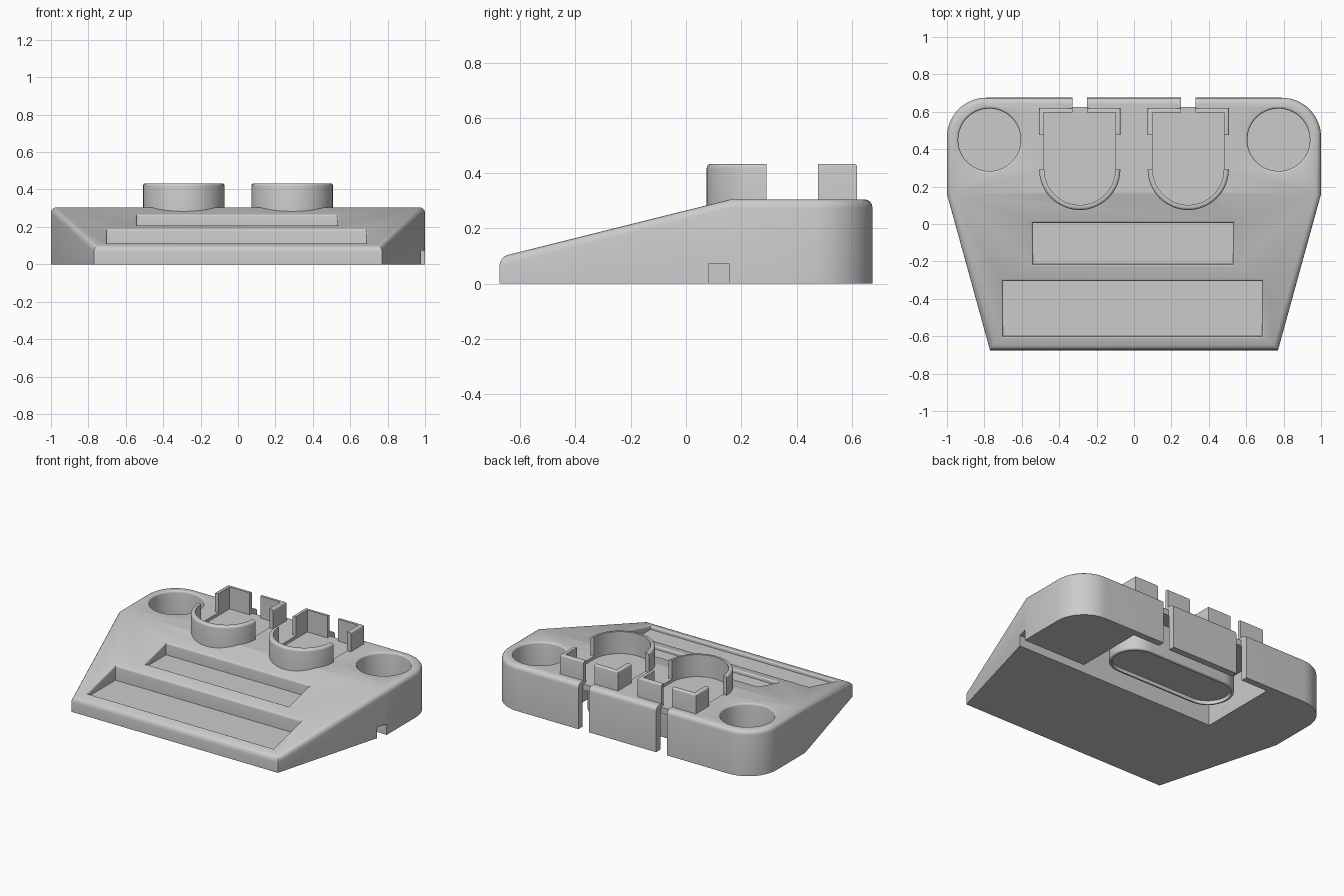
import bpy, bmesh, math

cube = bpy.data.objects.get("Cube")
if cube:
    bpy.data.objects.remove(cube, do_unlink=True)

# One grey plastic for the whole dock
grey = bpy.data.materials.new("grey_plastic")
grey.use_nodes = True
COLOUR = (0.6, 0.6, 0.6, 1)
grey.diffuse_color = COLOUR
grey.node_tree.nodes["Principled BSDF"].inputs["Base Color"].default_value = COLOUR


def arc(cx, cy, r, a0, a1, n):
    return [(cx + r * math.cos(math.radians(a0 + (a1 - a0) * i / n)),
             cy + r * math.sin(math.radians(a0 + (a1 - a0) * i / n))) for i in range(n + 1)]


def rect(x0, x1, y0, y1):
    return [(x0, y0), (x1, y0), (x1, y1), (x0, y1)]


def stadium(r):
    return arc(0.29, 0.355, r, -90, 90, 24) + arc(-0.29, 0.355, r, 90, 270, 24)


def prism(name, pts, z0, z1, rounded=None, radius=0.015):
    """Extrude an outline; round the edges whose two ends satisfy the rule."""
    bm = bmesh.new()
    low = [bm.verts.new((x, y, z0)) for x, y in pts]
    high = [bm.verts.new((x, y, z1)) for x, y in pts]
    bm.faces.new(low[::-1])
    bm.faces.new(high)
    for i in range(len(pts)):
        j = (i + 1) % len(pts)
        bm.faces.new((low[i], low[j], high[j], high[i]))
    if rounded:
        soften(bm, [e for e in bm.edges if all(rounded(v.co) for v in e.verts)], radius)
    return finish(name, bm)


def soften(bm, edges, radius):
    bmesh.ops.recalc_face_normals(bm, faces=bm.faces[:])
    bm.normal_update()
    bmesh.ops.bevel(bm, geom=edges, offset=radius, segments=4, profile=0.5, affect='EDGES')


def finish(name, bm):
    bmesh.ops.recalc_face_normals(bm, faces=bm.faces[:])
    mesh = bpy.data.meshes.new(name)
    bm.to_mesh(mesh)
    bm.free()
    mesh.materials.append(grey)
    ob = bpy.data.objects.new(name, mesh)
    bpy.context.collection.objects.link(ob)
    return ob


def activate(ob):
    bpy.ops.object.select_all(action='DESELECT')
    ob.select_set(True)
    bpy.context.view_layer.objects.active = ob


def cut(ob, cutter):
    mod = ob.modifiers.new("cut", 'BOOLEAN')
    mod.operation = 'DIFFERENCE'
    mod.solver = 'EXACT'
    mod.object = cutter
    activate(ob)
    bpy.ops.object.modifier_apply(modifier=mod.name)
    bpy.data.objects.remove(cutter, do_unlink=True)


def soften_openings(ob, radius):
    """Round the lips where a top face meets an upright wall."""
    bm = bmesh.new()
    bm.from_mesh(ob.data)
    bm.normal_update()
    lips = []
    for e in bm.edges:
        if len(e.link_faces) == 2 and e.is_convex:
            a, b = sorted(f.normal.z for f in e.link_faces)
            if abs(a) < 0.1 and b > 0.9:
                lips.append(e)
    soften(bm, lips, radius)
    bm.to_mesh(ob.data)
    bm.free()


# Wedge body: sloped front, flat rear deck, rounded rear corners
TOP, RIDGE, FRONT = 0.305, 0.16, -0.675
outline = [(-0.77, FRONT), (0.77, FRONT), (1, RIDGE)]
outline += arc(0.79, 0.465, 0.21, 0, 90, 16) + arc(-0.79, 0.465, 0.21, 90, 180, 16)
outline += [(-1, RIDGE)]
bm = bmesh.new()
low = [bm.verts.new((x, y, 0)) for x, y in outline]
high = [bm.verts.new((x, y, TOP - max(0, RIDGE - y) * 0.25)) for x, y in outline]
bm.faces.new(low[::-1])
deck = [bm.faces.new(high[2:]), bm.faces.new((high[0], high[1], high[2], high[-1]))]
for i in range(len(outline)):
    j = (i + 1) % len(outline)
    bm.faces.new((low[i], low[j], high[j], high[i]))
rim = [e for e in bm.edges if sum(f in deck for f in e.link_faces) == 1]
soften(bm, rim, 0.03)
body = finish("dock_body", bm)

# Two trays in the slope and two round cup wells, all with softened lips
cut(body, prism("tray", rect(-0.54, 0.53, -0.215, 0.006), 0.185, 0.5))
cut(body, prism("tray", rect(-0.70, 0.685, -0.6, -0.305), 0.09, 0.5))
for sx in (1, -1):
    cut(body, prism("well", arc(sx * 0.773, 0.45, 0.167, 0, 354.375, 63), 0.05, 0.5))
soften_openings(body, 0.012)

# Hollow underside with a side cable notch
cut(body, prism("hollow", rect(-0.53, 0.53, 0.083, 0.63), -0.1, 0.245))
cut(body, prism("cable_notch", rect(0.5, 1.1, 0.083, 0.155), -0.1, 0.073))

HOLD_Y, OUTER, INNER, BACK, HOLD_TOP = 0.292, 0.217, 0.19, 0.595, 0.433
for side, sx in (("left", 1), ("right", -1)):
    # Shallow arched pocket and open cable slot in the rear wall
    cx = sx * 0.29
    pocket = arc(cx, HOLD_Y, INNER, 180, 360, 32) + [(cx + INNER, BACK), (cx - INNER, BACK)]
    cut(body, prism("pocket", pocket, 0.285, 0.5))
    cut(body, prism("slot", rect(cx - 0.04, cx + 0.04, 0.625, 0.8), -0.1, 0.5))
    cut(body, prism("slot_step", rect(cx - 0.04, cx + 0.04, 0.59, 0.64), 0.285, 0.5))

    # Curved front wall of the holder
    ring = arc(cx, HOLD_Y, OUTER, 180, 360, 32) + arc(cx, HOLD_Y, INNER, 360, 180, 32)
    prism(side + "_holder_front", ring, 0.265, HOLD_TOP,
          lambda c: c.z > 0.43 and math.hypot(c.x - cx, c.y - HOLD_Y) > 0.2)

    # Two corner brackets at the rear of the holder
    for end, ex in (("outer", sx), ("inner", -sx)):
        corner = [(OUTER, 0.477), (OUTER, 0.619), (0.04, 0.619), (0.04, BACK),
                  (INNER, BACK), (INNER, 0.477)]
        prism(side + "_" + end + "_bracket", [(cx + ex * x, y) for x, y in corner], 0.265, HOLD_TOP,
              lambda c: c.z > 0.43 and (abs(c.x - cx) > 0.2 or c.y > 0.61), 0.01)

# Rounded block hanging inside the hollow, dished on its lower face
block = prism("underside_block", stadium(0.16), 0.02, 0.26, lambda c: c.z < 0.03, 0.012)
cut(block, prism("dish", stadium(0.142), -0.1, 0.045))

for ob in list(bpy.context.scene.objects):
    if ob.type == 'MESH':
        activate(ob)
        bpy.ops.object.shade_smooth_by_angle(angle=math.radians(30))
